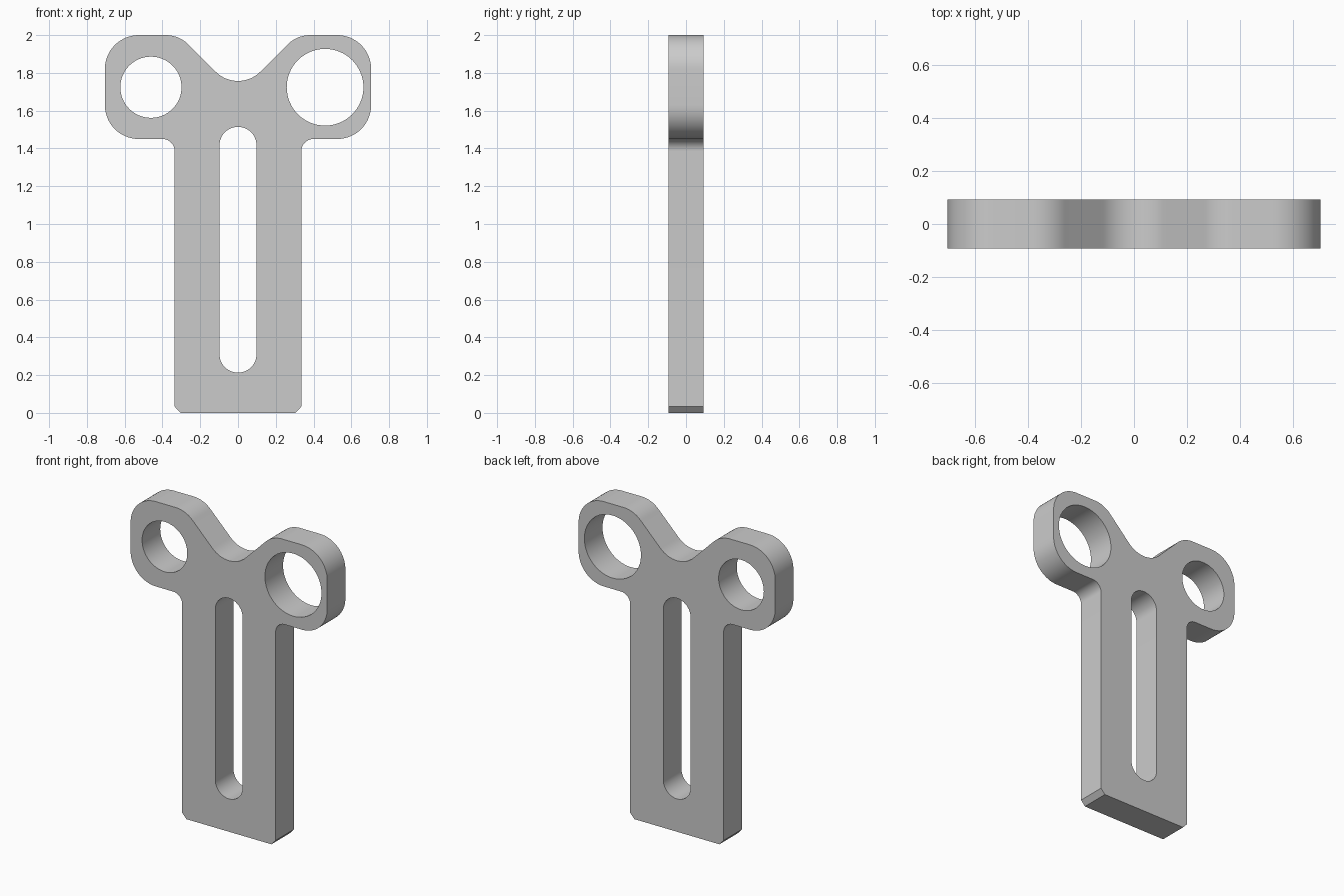
import bpy, bmesh
from math import pi, cos, sin, tan, radians
from mathutils import Vector, Matrix

if "Cube" in bpy.data.objects:
    bpy.data.objects.remove(bpy.data.objects["Cube"])

HALF_DEPTH = 0.093


def rounded(corners, steps=16):
    """Polygon with each (x, z, radius) corner replaced by a tangent arc."""
    pts = []
    n = len(corners)
    for i, (x, z, r) in enumerate(corners):
        p = Vector((x, z))
        if r == 0:
            pts.append(p)
            continue
        a = (Vector(corners[i - 1][:2]) - p).normalized()
        b = (Vector(corners[(i + 1) % n][:2]) - p).normalized()
        half = a.angle(b) / 2
        centre = p + (a + b).normalized() * (r / sin(half))
        start = p + a * (r / tan(half)) - centre
        end = p + b * (r / tan(half)) - centre
        sweep = start.angle_signed(end)  # clockwise positive
        for k in range(steps + 1):
            pts.append(centre + Matrix.Rotation(-sweep * k / steps, 2) @ start)
    return pts


def circle(x, z, r, n=64):
    return [Vector((x + r * cos(2 * pi * k / n), z + r * sin(2 * pi * k / n)))
            for k in range(n)]


def slot(w, z0, z1, n=24):
    top = [Vector((w * cos(pi * k / n), z1 - w + w * sin(pi * k / n))) for k in range(n + 1)]
    bottom = [Vector((-p.x, z0 + z1 - p.y)) for p in top]
    return top + bottom


# Right half of the outline, from the foot up to the notch, then mirrored
half = [(0.305, 0, 0), (0.335, 0.033, 0), (0.335, 1.45, 0.065), (0.705, 1.45, 0.18),
        (0.705, 2, 0.18), (0.312, 2, 0.17)]
outline = half + [(0, 1.688, 0.167)] + [(-x, z, r) for x, z, r in reversed(half)]

# Flat filled profile: outline, centre slot, small and large eye holes
curve = bpy.data.curves.new("bracket_profile", 'CURVE')
curve.dimensions = '2D'
curve.fill_mode = 'BOTH'
curve.extrude = HALF_DEPTH
for loop in (rounded(outline), slot(0.098, 0.213, 1.514),
             circle(-0.461, 1.724, 0.162), circle(0.461, 1.724, 0.203)):
    s = curve.splines.new('POLY')
    s.points.add(len(loop) - 1)
    for pt, p in zip(s.points, loop):
        pt.co = (p.x, p.y, 0, 1)
    s.use_cyclic_u = True

bracket = bpy.data.objects.new("slotted_bracket", curve)
bpy.context.collection.objects.link(bracket)
bpy.context.view_layer.objects.active = bracket
bracket.select_set(True)
bpy.ops.object.convert(target='MESH')
bracket = bpy.context.object

# Weld caps to the walls and stand the plate upright
bm = bmesh.new()
bm.from_mesh(bracket.data)
bmesh.ops.remove_doubles(bm, verts=bm.verts, dist=1e-4)
bmesh.ops.rotate(bm, verts=bm.verts, matrix=Matrix.Rotation(pi / 2, 3, 'X'))
bmesh.ops.recalc_face_normals(bm, faces=bm.faces)
bm.to_mesh(bracket.data)
bm.free()
bpy.ops.object.shade_smooth_by_angle(angle=radians(30))
